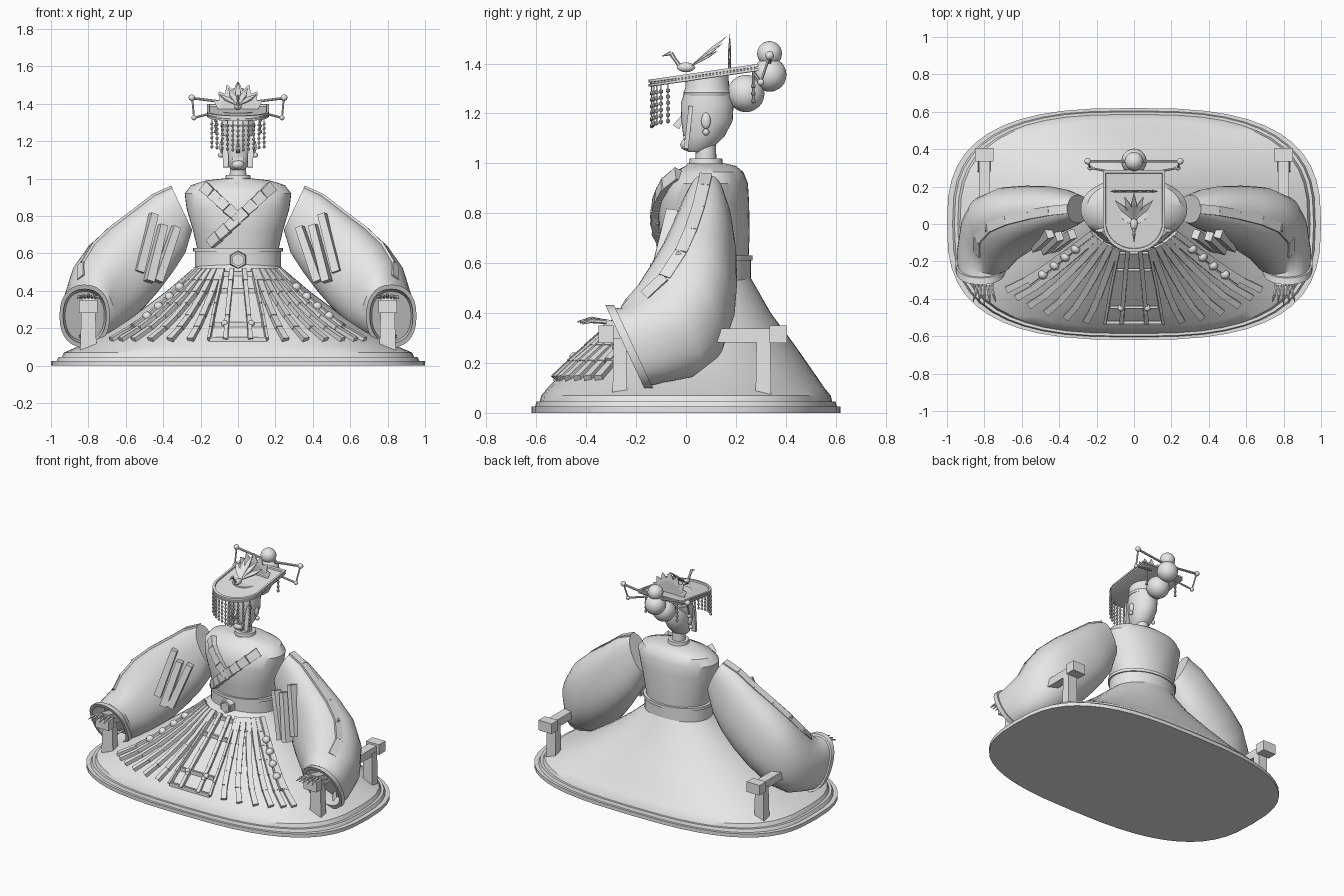
import bpy, bmesh
from math import sin, cos, pi, radians, copysign, sqrt
from mathutils import Vector as V, Matrix

cube = bpy.data.objects.get("Cube")
if cube:
    bpy.data.objects.remove(cube)

stone = bpy.data.materials.new("light_grey")
stone.use_nodes = True
GREY = (0.8, 0.8, 0.8, 1)
stone.diffuse_color = GREY
stone.node_tree.nodes["Principled BSDF"].inputs["Base Color"].default_value = GREY


def finish(name, bm, angle=35):
    bmesh.ops.recalc_face_normals(bm, faces=bm.faces[:])
    me = bpy.data.meshes.new(name)
    bm.to_mesh(me)
    bm.free()
    me.shade_smooth()
    me.set_sharp_from_angle(angle=radians(angle))
    me.materials.append(stone)
    ob = bpy.data.objects.new(name, me)
    bpy.context.collection.objects.link(ob)


def pair(name, bm):
    """Part modelled on +x, plus its mirrored twin."""
    twin = bm.copy()
    bmesh.ops.scale(twin, vec=(-1, 1, 1), verts=twin.verts[:])
    finish("left_" + name, bm)
    finish("right_" + name, twin)


def loft(bm, rings):
    rows = [[bm.verts.new(p) for p in r] for r in rings]
    n = len(rows[0])
    for a, b in zip(rows, rows[1:]):
        for i in range(n):
            bm.faces.new((a[i], a[(i + 1) % n], b[(i + 1) % n], b[i]))
    bm.faces.new(rows[0][::-1])
    bm.faces.new(rows[-1])


def tube(bm, p, q, w, h=None, up=(0, 0, 1), start=1, end=1, sides=4):
    p, q, h = V(p), V(q), h or w
    d = (q - p).normalized()
    up = V(up) if abs(d.dot(V(up).normalized())) < 0.98 else V((0, 1, 0))
    side = d.cross(up).normalized()
    nrm = side.cross(d)
    k = 0.5 / cos(pi / sides)
    ang = [(i + 0.5) * 2 * pi / sides for i in range(sides)]
    loft(bm, [[c + (side * w * cos(a) + nrm * h * sin(a)) * k * s for a in ang]
              for c, s in ((p, start), (q, end))])


def leaf(bm, p, q, w, up):
    m = V(p).lerp(V(q), 0.6)
    tube(bm, p, m, w, 0.012, up, start=0.3)
    tube(bm, m, q, w, 0.012, up, end=0.1)


def ball(bm, c, r, scale=(1, 1, 1), sub=3):
    mat = Matrix.Translation(c) @ Matrix.Diagonal((*scale, 1))
    bmesh.ops.create_icosphere(bm, subdivisions=sub, radius=r, matrix=mat)


def lerp(table, z):
    for a, b in zip(table, table[1:]):
        if z <= b[0]:
            t = max(0, (z - a[0]) / (b[0] - a[0]))
            return [u + (v - u) * t for u, v in zip(a, b)]
    return table[-1]


def power(v, n):
    return copysign(abs(v) ** (2 / n), v)


def oval(table, a, z, out=0):
    """Point at angle a from the front on a body given by z, rx, ry, cy, n."""
    _, rx, ry, cy, n = lerp(table, z)
    return V(((rx + out) * power(sin(a), n), cy - (ry + out) * power(cos(a), n), z))


def body(name, rows, sides=48, angle=35):
    bm = bmesh.new()
    loft(bm, [[V((r[1] * power(sin(a), r[4]), r[3] - r[2] * power(cos(a), r[4]), r[0]))
               for a in [i * 2 * pi / sides for i in range(sides)]] for r in rows])
    finish(name, bm, angle)


# Stepped base, skirt, belt and torso
body("base", [(0, 1, .62, 0, 2.8), (.025, 1, .62, 0, 2.8), (.025, .97, .605, 0, 2.8),
              (.045, .96, .6, 0, 2.8)])
SKIRT = [(.03, .95, .59, 0, 2.8), (.07, .93, .58, 0, 2.8), (.1, .86, .555, 0, 2.7),
         (.18, .7, .49, .01, 2.5), (.28, .54, .4, .03, 2.3), (.4, .38, .29, .05, 2.1),
         (.54, .215, .18, .08, 2)]
body("skirt", SKIRT)
body("belt", [(.52, .23, .18, .08, 2), (.61, .23, .18, .08, 2), (.61, .24, .187, .08, 2),
              (.63, .24, .187, .08, 2)])
TORSO = [(.6, .212, .17, .08, 2), (.72, .24, .18, .075, 2), (.84, .275, .183, .07, 2),
         (.92, .285, .168, .08, 2.1), (.965, .25, .14, .09, 2.1), (.99, .17, .1, .1, 2),
         (1.0, .08, .075, .08, 2)]
body("torso", TORSO)
body("neck_ring", [(.985, .07, .07, .08, 2), (1.02, .065, .065, .08, 2)], 24)
body("neck", [(1.0, .045, .042, .08, 2), (1.1, .042, .04, .08, 2)], 24)

bm = bmesh.new()
tube(bm, (0, -.09, .565), (0, -.135, .565), .09, sides=6, end=.85)
tube(bm, (0, -.13, .565), (0, -.145, .565), .06, sides=6)
finish("buckle", bm)

# Crossed collar plates on the chest
bm = bmesh.new()


def chest(x, z):
    _, rx, ry, cy, _ = lerp(TORSO, z)
    return V((x, cy - ry * sqrt(max(0, 1 - (x / rx) ** 2)) - .012, z))


for s, x1, z1 in ((1, -.15, .65), (-1, .02, .77)):
    steps = 7 if s > 0 else 5
    pts = [chest(s * .18 + (x1 - s * .18) * i / steps, .955 + (z1 - .955) * i / steps)
           for i in range(steps + 1)]
    for p, q in zip(pts, pts[1:]):
        tube(bm, p, q, .06, .035, (p.x * 3, -1, .3), end=.85)
finish("collar_plates", bm)

# Pleat ribbons, cords and the central apron
def ribbon(bm, a0, a1, w, h, z0=.51, z1=.135, steps=6, end=1.12):
    pts = [oval(SKIRT, radians(a0 + (a1 - a0) * i / steps), z0 + (z1 - z0) * i / steps, .006)
           for i in range(steps + 1)]
    for p, q in zip(pts, pts[1:]):
        tube(bm, p, q, w, h, (p.x, p.y - .05, .4), end=end)
    return pts


bm = bmesh.new()
for a0, a1 in ((21, 13), (28, 21), (35, 30), (42, 39), (49, 47), (55, 54)):
    ribbon(bm, a0, a1, .032, .03)
pair("skirt_ribbons", bm)

bm = bmesh.new()
cord = ribbon(bm, 56, 52, .03, .045, z1=.2, end=1)
for p in cord[2:6]:
    ball(bm, p + V((0, -.012, .012)), .026, sub=2)
pair("knotted_cord", bm)

bm = bmesh.new()
for s in (1, -1):
    ribbon(bm, 17 * s, 6.7 * s, .014, .035)
    ribbon(bm, 7 * s, 2.2 * s, .022, .03)
    ball(bm, oval(SKIRT, radians(4 * s), .225, .02), .018, sub=2)
for z, a in ((.14, 6.7), (.22, 8), (.4, 12.5), (.49, 16)):
    tube(bm, oval(SKIRT, radians(-a), z, .012), oval(SKIRT, radians(a), z, .012), .014, .025)
finish("apron_frame", bm)

# Wide hanging sleeves: centre, vertical half-axis, cross half-axis
SLEEVE = [((.30, .08, .84), (.055, 0, .115), (0, .075, 0)),
          ((.37, .08, .755), (.085, -.01, .155), (.02, .105, 0)),
          ((.46, .07, .66), (.105, -.02, .165), (.03, .13, 0)),
          ((.56, .05, .565), (.125, -.03, .17), (.05, .15, 0)),
          ((.65, .02, .475), (.13, -.04, .17), (.075, .17, 0)),
          ((.74, -.03, .37), (.1, -.055, .175), (.1, .17, -.01)),
          ((.79, -.1, .305), (.05, -.065, .165), (.12, .14, -.02)),
          ((.82, -.18, .27), (.015, -.07, .15), (.125, .05, -.01))]
RIM = ((.82, -.21, .265), (0, -.075, .16), (.128, 0, 0))


def section(c, u, v, k=1, dy=0, n=2.3, sides=28):
    return [V(c) + V((0, dy, 0)) + V(u) * power(cos(a), n) * k + V(v) * power(sin(a), n) * k
            for a in [i * 2 * pi / sides for i in range(sides)]]


bm = bmesh.new()
loft(bm, [section(*r) for r in SLEEVE] +
     [section(*RIM, k, dy) for k, dy in ((.97, 0), (1.05, 0), (1.05, -.035), (.9, -.035), (.82, .08))])
pair("sleeve", bm)

# Raised seam along the sleeve top and loose bands on its front
bm = bmesh.new()
tops = [V(c) + V(u) for c, u, v in SLEEVE[:7]]
for p, q in zip(tops, tops[1:]):
    tube(bm, p, q, .05, .014, (.6, 0, .7))
tube(bm, (.785, -.02, .64), (.77, -.16, .43), .02, .03)
pair("sleeve_seam", bm)

bm = bmesh.new()
for x0, z0, x1, z1, y in ((.45, .81, .53, .5, -.07), (.40, .75, .475, .45, -.085),
                          (.33, .74, .43, .45, -.075)):
    tube(bm, (x0, y + .02, z0), (x1, y - .05, z1), .04, .05, (-.3, -1, 0), end=1.15)
pair("sleeve_bands", bm)

# Ragged hem under the sleeve
bm = bmesh.new()
for y, z in ((-.07, .15), (.0, .16), (.07, .19), (.12, .25)):
    leaf(bm, (.8, y, z + .03), (.85, y - .1, z), .03, (1, 0, 1))
pair("sleeve_hem", bm)

# Arm rests with posts and end caps
bm = bmesh.new()
tube(bm, (.8, -.3, .31), (.8, .36, .31), .06, .055)
for y, w in ((.37, .07), (-.32, .06)):
    tube(bm, (.8, y - w / 2, .315), (.8, y + w / 2, .315), .1, .07)
tube(bm, (.8, .31, .3), (.8, .31, .05), .065, .055, (0, 1, 0), end=1.15)
tube(bm, (.8, -.265, .3), (.8, -.265, .05), .075, .05, (0, 1, 0), end=1.2)
pair("arm_rest", bm)

# Hands with spread fingers
bm = bmesh.new()
tube(bm, (.8, -.2, .33), (.8, -.33, .36), .07, .035)
for i in range(-2, 3):
    k = V((.8 + .018 * i, -.32, .365))
    m = k + V((.007 * i, -.06, .012 - .004 * abs(i)))
    tube(bm, k, m, .016, sides=6)
    tube(bm, m, m + V((.005 * i, -.055 + .01 * abs(i), -.012)), .015, end=.3, sides=6)
pair("hand", bm)

# Head with nose, chin, ears and side locks
body("head", [(1.045, .03, .035, .045, 2), (1.065, .052, .06, .052, 2), (1.11, .072, .083, .072, 2),
              (1.17, .087, .103, .084, 2), (1.24, .09, .106, .085, 2), (1.29, .085, .09, .085, 2)], 32)
body("cap", [(1.27, .09, .092, .085, 2), (1.285, .094, .096, .085, 2), (1.3, .088, .088, .085, 2),
             (1.355, .085, .085, .085, 2)], 32)
bm = bmesh.new()
tube(bm, (0, -.005, 1.2), (0, -.04, 1.145), .02, .025, (0, -1, 0), start=.4, end=1.2)
ball(bm, (0, .005, 1.075), .032, (1.1, .9, .8), 2)
tube(bm, (-.03, -.005, 1.105), (.03, -.005, 1.105), .012, .014)
finish("face", bm)
bm = bmesh.new()
ball(bm, (.088, .08, 1.17), .028, (.4, .7, 1.2), 2)
ball(bm, (.093, .08, 1.125), .014, sub=2)
tube(bm, (.07, .02, 1.23), (.065, 0, 1.06), .018, .03, (1, 0, 0))
pair("ear_and_lock", bm)

# Tilted crown board, round in front and straight behind
def board_z(y):
    return 1.32 + (y + .15) * .145


def board(k, dz):
    pts = [(.165, .29), (-.165, .29)]
    pts += [(.165 * cos(a), .15 * sin(a)) for a in [pi + i * pi / 20 for i in range(21)]]
    flat = [(x * k, .07 + (y - .07) * k) for x, y in pts]
    return [V((x, y, board_z(y) + dz)) for x, y in flat]


bm = bmesh.new()
loft(bm, [board(k, dz) for k, dz in ((.97, -.014), (1, -.012), (1, -.003), (.97, -.002), (.97, .003),
                                     (1, .004), (1, .015), (.92, .015), (.91, .005))])
finish("crown_board", bm)

# Bead curtain below the front edge
bm = bmesh.new()
for i in range(-5, 6):
    x = i * .028
    y = -.137 * sqrt(1 - (x / .165) ** 2)
    top = board_z(y) - .01
    low = 1.15 + .004 * abs(i)
    tube(bm, (x, y, top), (x, y, low), .006)
    for j in range(6):
        ball(bm, (x, y, low + (top - low) * j / 6.2), .0095, (1, 1, 1.1), 1)
finish("bead_curtain", bm)

# Bird ornament with a fan of leaves behind it
bm = bmesh.new()
ball(bm, (0, 0, 1.385), .025, (.8, 1.5, .8), 2)
neck = [(0, -.025, 1.39), (0, -.05, 1.425), (0, -.06, 1.442), (0, -.095, 1.43)]
for p, q, e in zip(neck, neck[1:], (.8, 1, .2)):
    tube(bm, p, q, .015, end=e, sides=6)
for i in range(-2, 3):
    leaf(bm, (0, .02, 1.39), (.05 * i, .165 - .02 * abs(i), 1.51 - .03 * abs(i)), .03, (0, -.6, 1))
finish("crown_bird", bm)
bm = bmesh.new()
for i in range(-3, 4):
    a = i * .42
    r = .15 - .006 * abs(i)
    leaf(bm, (.012 * i, .175, 1.365), (r * sin(a), .175, 1.375 + r * cos(a) * .95), .065, (0, 1, 0))
finish("leaf_fan", bm)

# Hair buns and the framed hairpin
bm = bmesh.new()
for c, r in (((0, .24, 1.28), .075), ((0, .335, 1.355), .068), ((0, .335, 1.44), .05)):
    ball(bm, c, r)
finish("hair_buns", bm)
bm = bmesh.new()
tube(bm, (0, .335, 1.40), (.245, .335, 1.43), .014, sides=8)
tube(bm, (.245, .335, 1.43), (.235, .3, 1.325), .009, sides=6)
tube(bm, (.235, .3, 1.325), (.08, .27, 1.365), .012, sides=8)
ball(bm, (.247, .335, 1.432), .018, sub=2)
ball(bm, (.235, .3, 1.325), .014, sub=2)
tube(bm, (.12, .27, 1.36), (.12, .27, 1.25), .008, sides=6)
for z in (1.25, 1.28, 1.31):
    ball(bm, (.12, .27, z), .011, sub=1)
pair("hairpin", bm)
